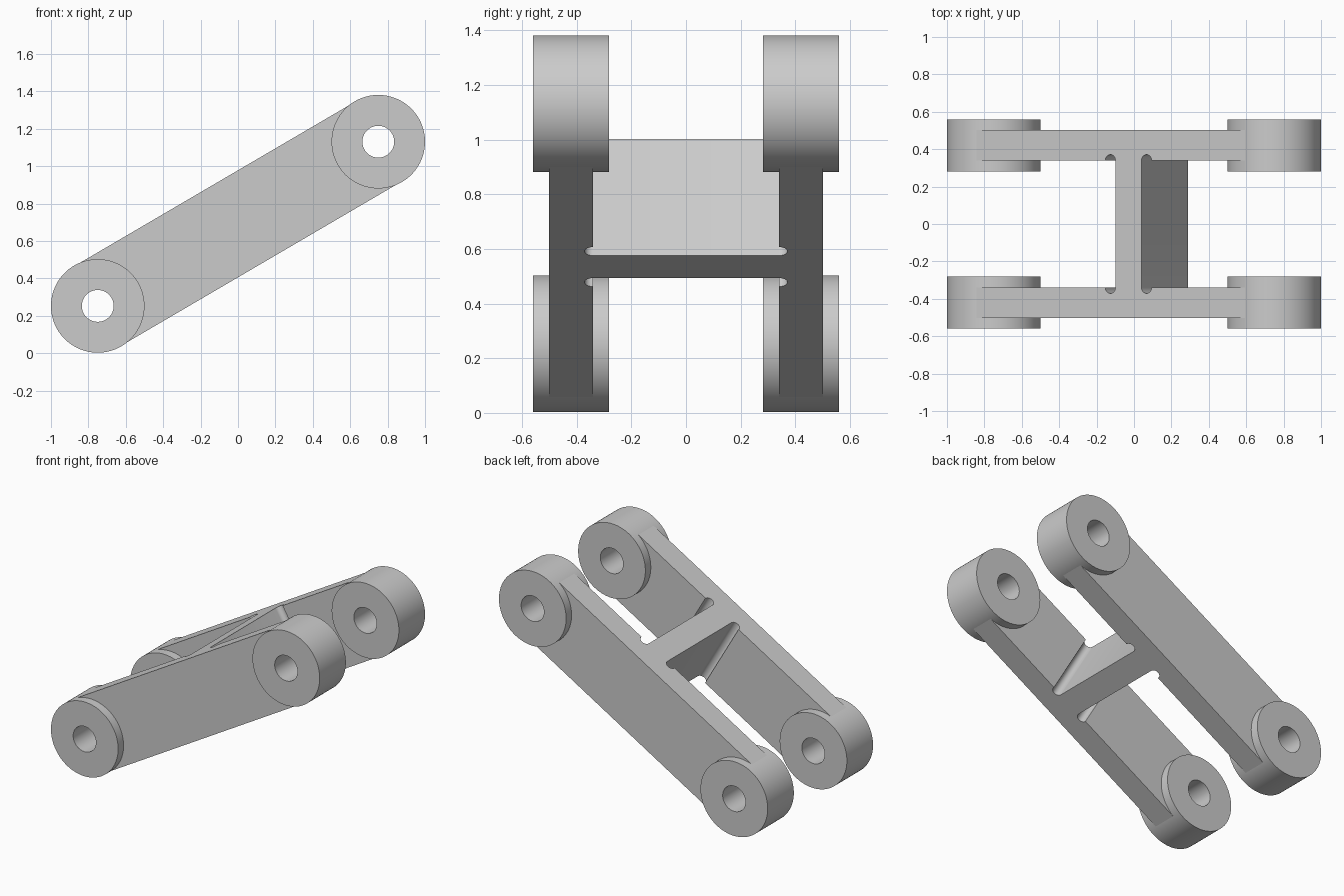
import bpy, bmesh, math
from mathutils import Vector

if "Cube" in bpy.data.objects:
    bpy.data.objects.remove(bpy.data.objects["Cube"])

LOW, HIGH = Vector((-0.75, 0, 0.253)), Vector((0.75, 0, 1.131))
MID = (LOW + HIGH) / 2
AXIS = (HIGH - LOW).normalized()              # along the arms
NORM = Vector((-AXIS.z, 0, AXIS.x))           # across the arm depth
HALF = (HIGH - LOW).length / 2
BOSS_R, HOLE_R, DEPTH = 0.25, 0.085, 0.247
ARM_IN, ARM_OUT = 0.34, 0.502
WEB_A, WEB_B, RELIEF = 0.029, 0.191, 0.031


def add_object(name, bm, angle=30):
    bmesh.ops.recalc_face_normals(bm, faces=bm.faces)
    mesh = bpy.data.meshes.new(name)
    bm.to_mesh(mesh)
    bm.free()
    obj = bpy.data.objects.new(name, mesh)
    bpy.context.collection.objects.link(obj)
    mesh.shade_smooth()
    mesh.set_sharp_from_angle(angle=math.radians(angle))
    return obj


def ring(bm, centre, radius, y, n=96):
    return [bm.verts.new((centre.x + radius * math.cos(2 * math.pi * i / n), y,
                          centre.z + radius * math.sin(2 * math.pi * i / n)))
            for i in range(n)]


def bridge(bm, a, b):
    for i in range(len(a)):
        j = (i + 1) % len(a)
        bm.faces.new((a[i], a[j], b[j], b[i]))


def boss(name, centre, side):
    # Tube with an open bore
    bm = bmesh.new()
    y0, y1 = side * 0.282, side * 0.56
    rings = [ring(bm, centre, r, y) for r, y in
             ((BOSS_R, y0), (BOSS_R, y1), (HOLE_R, y1), (HOLE_R, y0))]
    for k in range(4):
        bridge(bm, rings[k], rings[(k + 1) % 4])
    return add_object(name, bm)


def relief(start, sign, n=12):
    # Half-round relief groove beside the web, running outward from it
    return [(start + sign * RELIEF * (1 - math.cos(math.pi * i / n)),
             ARM_IN + RELIEF * math.sin(math.pi * i / n)) for i in range(n + 1)]


# H-shaped frame: both arms and the cross web from one outline
upper = (relief(WEB_B, 1) + [(HALF, ARM_IN), (HALF, ARM_OUT),
         (-HALF, ARM_OUT), (-HALF, ARM_IN)] + relief(WEB_A, -1)[::-1])
outline = upper + [(t, -y) for t, y in reversed(upper)]
bm = bmesh.new()
caps = []
for d in (-DEPTH, DEPTH):
    caps.append([bm.verts.new(MID + AXIS * t + NORM * d + Vector((0, y, 0)))
                 for t, y in outline])
    bm.faces.new(caps[-1])
bridge(bm, caps[0], caps[1])
frame = add_object("link_frame", bm)

# Clear the arm ends out of the bores
for centre in (LOW, HIGH):
    bm = bmesh.new()
    a, b = ring(bm, centre, 0.13, -0.8), ring(bm, centre, 0.13, 0.8)
    bm.faces.new(a)
    bm.faces.new(b)
    bridge(bm, a, b)
    cutter = add_object("bore_cutter", bm)
    cutter.hide_render = True
    mod = frame.modifiers.new("bore", 'BOOLEAN')
    mod.operation = 'DIFFERENCE'
    mod.solver = 'EXACT'
    mod.object = cutter
    bpy.context.view_layer.objects.active = frame
    bpy.ops.object.modifier_apply(modifier=mod.name)
    bpy.data.objects.remove(cutter)
frame.data.set_sharp_from_angle(angle=math.radians(30))

# Four pivot bosses
for side, label in ((-1, "front"), (1, "back")):
    boss(f"lower_{label}_boss", LOW, side)
    boss(f"upper_{label}_boss", HIGH, side)
